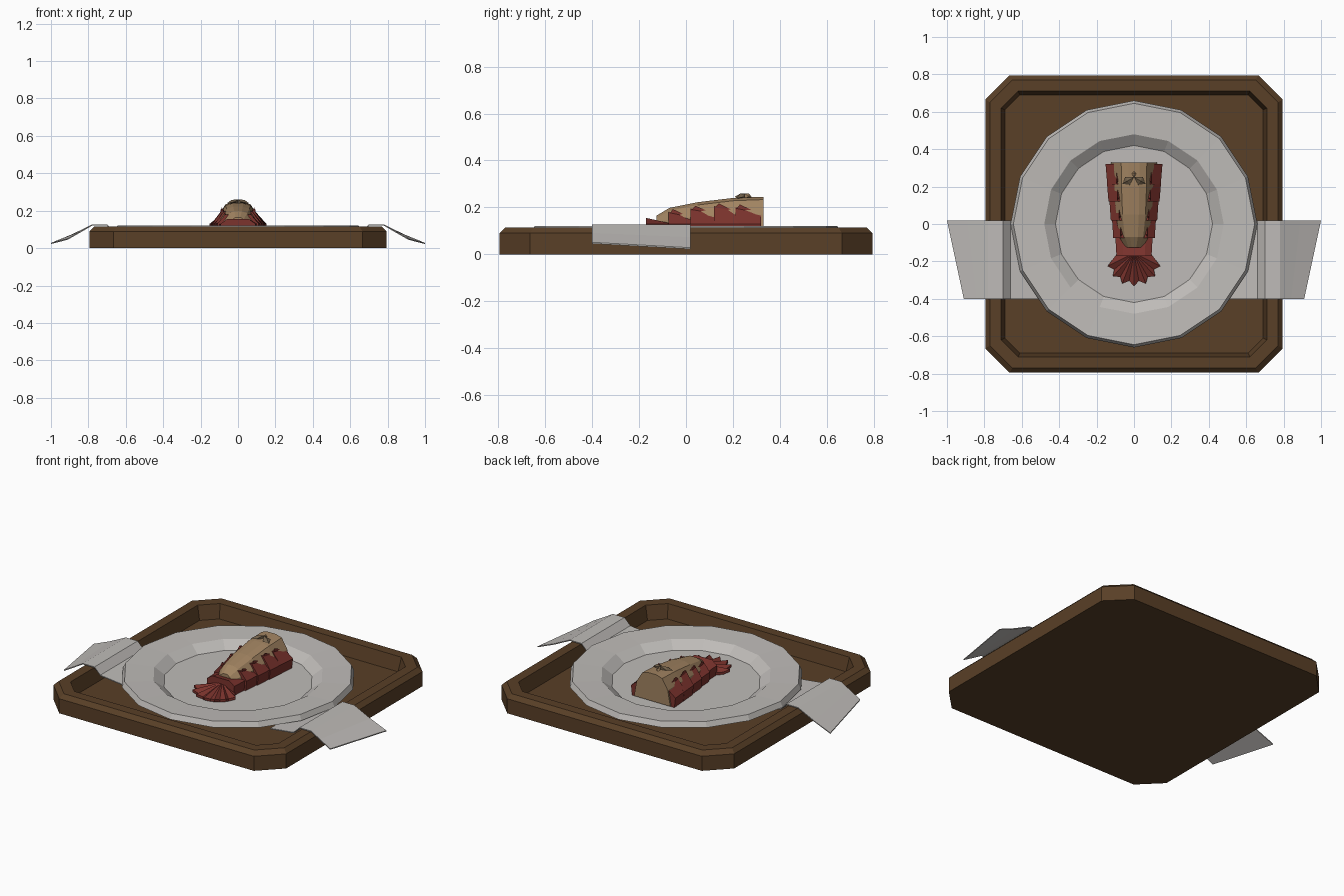
import bpy
from math import sin, cos, pi

cube = bpy.data.objects.get("Cube")
if cube:
    bpy.data.objects.remove(cube, do_unlink=True)


def material(name, rgb):
    m = bpy.data.materials.new(name)
    m.use_nodes = True
    m.diffuse_color = (*rgb, 1)
    bsdf = next(n for n in m.node_tree.nodes if n.type == 'BSDF_PRINCIPLED')
    bsdf.inputs["Base Color"].default_value = (*rgb, 1)
    bsdf.inputs["Roughness"].default_value = 0.8
    return m


wood = material("dark wood", (0.10, 0.05, 0.02))
china = material("pale grey", (0.52, 0.50, 0.48))
red = material("shell red", (0.20, 0.033, 0.026))
tan = material("meat tan", (0.36, 0.23, 0.12))
brown = material("garnish brown", (0.17, 0.12, 0.07))


def build(name, verts, faces, mat):
    me = bpy.data.meshes.new(name)
    me.from_pydata(verts, [], faces)
    me.materials.append(mat)
    ob = bpy.data.objects.new(name, me)
    bpy.context.collection.objects.link(ob)
    return ob


def loft(name, rings, mat):
    """Skin closed rings of equal size and cap both ends."""
    n = len(rings[0])
    verts = [v for r in rings for v in r]
    faces = [(k * n + i, k * n + (i + 1) % n, (k + 1) * n + (i + 1) % n, (k + 1) * n + i)
             for k in range(len(rings) - 1) for i in range(n)]
    last = (len(rings) - 1) * n
    faces += [tuple(reversed(range(n))), tuple(range(last, last + n))]
    return build(name, verts, faces, mat)


def octagon(h, c, z):
    a = h - c
    return [(h, -a, z), (h, a, z), (a, h, z), (-a, h, z),
            (-h, a, z), (-h, -a, z), (-a, -h, z), (a, -h, z)]


def circle(r, z, n=16):
    return [(r * cos(2 * pi * i / n), r * sin(2 * pi * i / n), z) for i in range(n)]


# Tray with clipped corners, bevelled rim and sunken floor
loft("tray", [octagon(*p) for p in (
    (0.795, 0.13, 0), (0.795, 0.13, 0.09), (0.77, 0.12, 0.115),
    (0.71, 0.09, 0.115), (0.69, 0.08, 0.03))], wood)

# Plate with wide flange and shallow well
loft("plate", [circle(*p) for p in (
    (0.40, 0.031), (0.66, 0.088), (0.645, 0.12), (0.48, 0.113), (0.42, 0.07))], china)

# Napkin draped over each side of the tray: (back x, front x, back z, front z)
drape = [(0.50, 0.50, 0.062, 0.062), (0.66, 0.66, 0.08, 0.08), (0.70, 0.70, 0.12, 0.12),
         (0.78, 0.78, 0.12, 0.12), (0.89, 0.84, 0.067, 0.085), (1.0, 0.91, 0.022, 0.045)]
for side, s in (("left", 1), ("right", -1)):
    rings = []
    for xb, xf, zb, zf in drape:
        ring = [(s * xb, 0.02, zb), (s * xf, -0.40, zf),
                (s * xf, -0.40, zf + 0.006), (s * xb, 0.02, zb + 0.006)]
        rings.append(ring if s < 0 else ring[::-1])
    loft(side + "_napkin", rings, china)


def arch(y, w, zt):
    half = [(w * 0.95, 0.068), (w, 0.13), (w * 0.62, zt)]
    return ([(x, y, z) for x, z in half] + [(-x, y, z) for x, z in reversed(half)])


# Overlapping shell segments, raised at their front edge
segments = [(0.32, 0.21, 0.152, 0.20), (0.225, 0.12, 0.145, 0.205), (0.135, 0.02, 0.132, 0.195),
            (0.035, -0.075, 0.118, 0.18), (-0.06, -0.17, 0.10, 0.155)]
for i, (yb, yf, w, top) in enumerate(segments):
    loft(f"shell_segment_{i + 1}",
         [arch(yf, w * 0.94, top), arch(yb, w, top - 0.025)][::-1], red)

# Saw-tooth shell points lying against the meat
for i, (yb, yf, w, top) in enumerate(segments[:4]):
    for s in (1, -1):
        x = s * w * 0.62
        build(f"shell_point_{i + 1}", [
            (x, yf, top - 0.01), (x, yb, top - 0.03), (x * 0.97, yf + 0.02, top + 0.012),
            (x * 0.7, yf + 0.02, top - 0.02)],
            [(0, 1, 2), (0, 2, 3), (1, 3, 2), (0, 3, 1)], red)


# Meat loaf shape rising toward the back
def meat(y, w, zt, drop):
    half = [(w * 1.3, 0.075), (w * 1.12, zt - drop), (w * 0.72, zt - 0.012), (w * 0.3, zt)]
    return ([(x, y, z) for x, z in half] + [(-x, y, z) for x, z in reversed(half)])


loft("tail_meat", [meat(*p) for p in (
    (0.33, 0.095, 0.245, 0.075), (0.2, 0.093, 0.24, 0.07), (0.05, 0.085, 0.222, 0.06),
    (-0.07, 0.068, 0.198, 0.05), (-0.125, 0.042, 0.165, 0.03))], tan)

# Tail fan: jagged lobes spreading from the last segment
lobes = 7
rim = []
for i in range(2 * lobes + 1):
    a = pi + pi * i / (2 * lobes)
    r = 0.145 if i % 2 else 0.118
    rim.append((r * cos(a), -0.195 + r * sin(a) * 0.95, 0.098 if i % 2 else 0.085))
rim = [(-0.085, -0.15, 0.09)] + rim + [(0.085, -0.15, 0.09)]
n = len(rim)
verts = [(0, -0.155, 0.125)] + rim + [(x, y, z - 0.015) for x, y, z in rim]
faces = [(0, i, i + 1) for i in range(1, n)]
faces += [(i, i + n, i + n + 1, i + 1) for i in range(1, n)]
faces += [tuple(range(2 * n, n, -1)), (0, n, 2 * n, n + 1, 1)]
build("tail_fan", verts, faces, red)

# Garnish: three small folded leaves on top of the meat
for i, (tx, ty) in enumerate(((0.062, 0.215), (-0.062, 0.215), (0, 0.285))):
    cx, cy = 0, 0.25
    dx, dy = (tx - cx) * 0.55, (ty - cy) * 0.55
    px, py = -(ty - cy) * 0.35, (tx - cx) * 0.35
    build(f"garnish_leaf_{i + 1}", [
        (cx, cy, 0.26), (cx + dx + px, cy + dy + py, 0.246), (tx, ty, 0.238),
        (cx + dx - px, cy + dy - py, 0.246), (cx + dx, cy + dy, 0.258), (cx, cy, 0.24)],
        [(0, 4, 1), (1, 4, 2), (2, 4, 3), (3, 4, 0), (0, 1, 5), (1, 2, 5), (2, 3, 5), (3, 0, 5)],
        tan if i == 2 else brown)

# Consistent outward normals
import bmesh
for ob in bpy.context.scene.objects:
    if ob.type == 'MESH':
        bm = bmesh.new()
        bm.from_mesh(ob.data)
        bmesh.ops.recalc_face_normals(bm, faces=bm.faces)
        bm.to_mesh(ob.data)
        bm.free()
